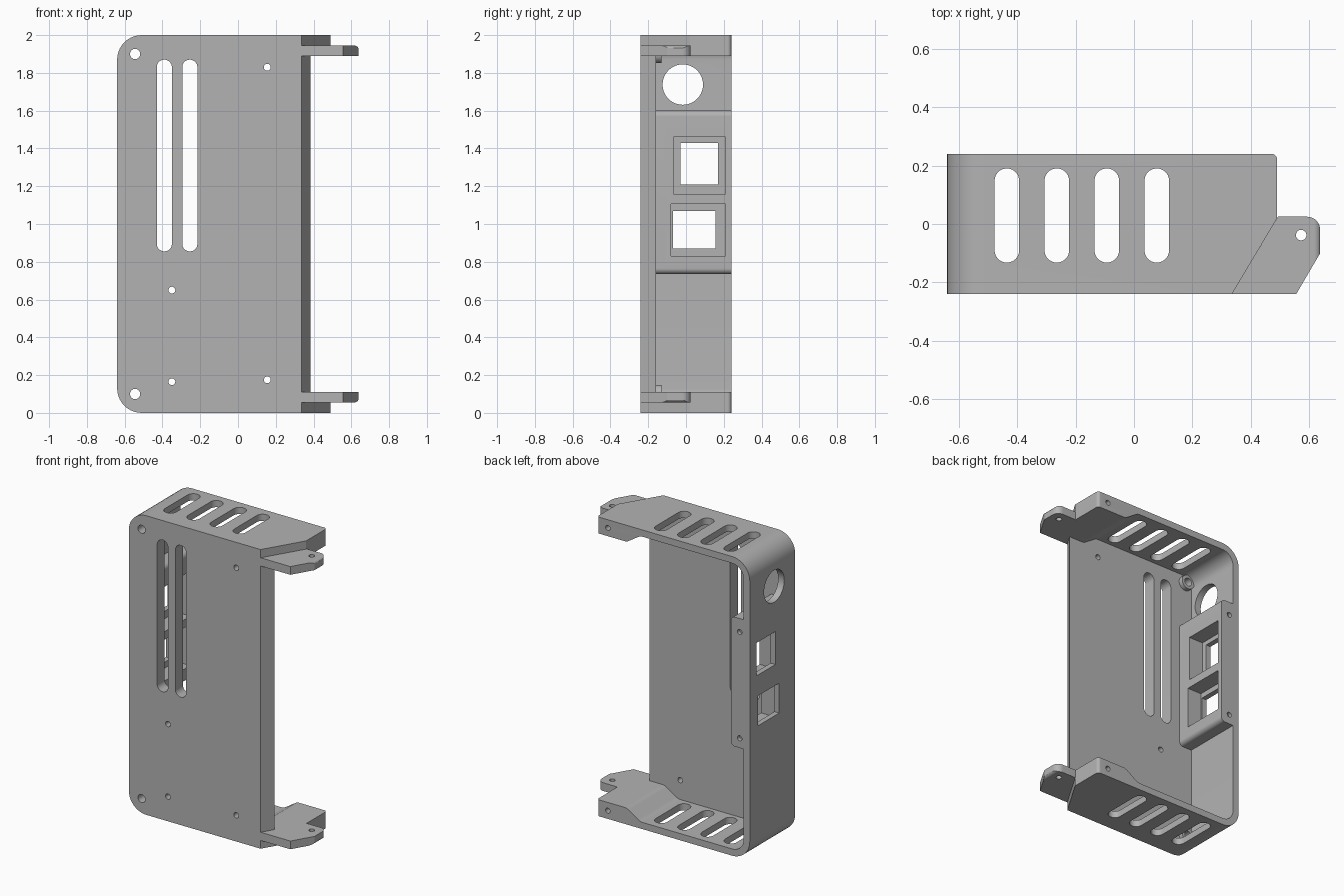
import bpy, bmesh, math
from mathutils import Vector

if "Cube" in bpy.data.objects:
    bpy.data.objects.remove(bpy.data.objects["Cube"], do_unlink=True)

grey = bpy.data.materials.new("plain grey")
grey.use_nodes = True
COLOUR = (0.45, 0.45, 0.45, 1)
grey.diffuse_color = COLOUR
grey.node_tree.nodes["Principled BSDF"].inputs["Base Color"].default_value = COLOUR


def rounded(points, steps=10):
    """Outline from (a, b, radius) corners, each replaced by a tangent arc."""
    out = []
    for i, (a, b, r) in enumerate(points):
        p = Vector((a, b))
        if r == 0:
            out.append(p)
            continue
        u = (Vector(points[i - 1][:2]) - p).normalized()
        v = (Vector(points[(i + 1) % len(points)][:2]) - p).normalized()
        half = u.angle(v) / 2
        centre = p + (u + v).normalized() * (r / math.sin(half))
        start = p + u * (r / math.tan(half)) - centre
        end = p + v * (r / math.tan(half)) - centre
        sweep = math.pi - 2 * half
        for k in range(steps + 1):
            t = k / steps
            w = (start * math.sin((1 - t) * sweep) + end * math.sin(t * sweep)) / math.sin(sweep)
            out.append(centre + w)
    return [p for i, p in enumerate(out) if (p - out[i - 1]).length > 1e-5]


def rect(a0, a1, b0, b1, r=0):
    return rounded([(a0, b0, r), (a1, b0, r), (a1, b1, r), (a0, b1, r)])


def disc(a, b, r):
    return rect(a - r, a + r, b - r, b + r, r)


def prism(name, outline, axis, lo, hi):
    place = {"x": lambda p, d: (d, p.x, p.y),
             "y": lambda p, d: (p.x, d, p.y),
             "z": lambda p, d: (p.x, p.y, d)}[axis]
    bm = bmesh.new()
    base = bm.faces.new([bm.verts.new(place(p, lo)) for p in outline])
    top = bmesh.ops.extrude_face_region(bm, geom=[base])["geom"]
    shift = Vector(place(Vector((0, 0)), hi - lo))
    bmesh.ops.translate(bm, vec=shift, verts=[v for v in top if isinstance(v, bmesh.types.BMVert)])
    bmesh.ops.recalc_face_normals(bm, faces=bm.faces)
    mesh = bpy.data.meshes.new(name)
    bm.to_mesh(mesh)
    bm.free()
    ob = bpy.data.objects.new(name, mesh)
    bpy.context.collection.objects.link(ob)
    mesh.materials.append(grey)
    return ob


def combine(ob, other, operation="DIFFERENCE"):
    """Apply a boolean and throw the helper away."""
    mod = ob.modifiers.new("cut", "BOOLEAN")
    mod.operation, mod.object, mod.solver = operation, other, "EXACT"
    bpy.context.view_layer.objects.active = ob
    bpy.ops.object.modifier_apply(modifier=mod.name)
    bpy.data.objects.remove(other, do_unlink=True)


def cut(ob, outline, axis, lo, hi):
    combine(ob, prism("cutter", outline, axis, lo, hi))


def smooth(ob):
    bpy.ops.object.select_all(action="DESELECT")
    ob.select_set(True)
    bpy.context.view_layer.objects.active = ob
    bpy.ops.object.shade_smooth_by_angle(angle=math.radians(25))


# Outer body with rounded side corners
R = 0.13
case = prism("case", rounded([(-0.64, 0, R), (0.49, 0, 0), (0.49, 2, 0), (-0.64, 2, R)]),
             "y", -0.24, 0.24)

# Cavity leaves thick wall ends and a thick socket block on the side wall
thin, thick, inner = 0.045, 0.11, -0.595
cavity = rounded([(0.7, thick, 0), (0.27, thick, 0.06), (0.17, thin, 0.06), (inner, thin, 0.085),
                  (inner, 0.735, 0), (-0.5, 0.735, 0.03), (-0.5, 1.6, 0.03), (inner, 1.6, 0),
                  (inner, 2 - thin, 0.085), (0.17, 2 - thin, 0.06),
                  (0.27, 2 - thick, 0.06), (0.7, 2 - thick, 0)])
cut(case, cavity, "y", -0.16, 0.4)

# Slanted open side, and the small rounded back corner
cut(case, rounded([(0.3231, -0.26, 0), (0.5019, 0.04, 0), (0.9, 0.04, 0), (0.9, -0.26, 0)]),
    "z", -0.1, 2.1)
combine(case, prism("corner", rounded([(-0.8, -0.4, 0), (0.49, -0.4, 0), (0.49, 0.24, 0.02),
                                       (-0.8, 0.24, 0)]), "z", -0.1, 2.1), "INTERSECT")

# Vent slots in the front plate, and through both end walls
for x in (-0.39, -0.255):
    cut(case, rect(x - 0.04, x + 0.04, 0.855, 1.87, 0.0399), "y", -0.3, -0.1)
for i in range(4):
    x = -0.435 + 0.171 * i
    cut(case, rect(x - 0.042, x + 0.042, -0.132, 0.19, 0.0419), "z", -0.1, 2.1)

# Corner bosses, then the screw holes
for z in (0.1, 1.9):
    combine(case, prism("boss", disc(-0.545, z, 0.048), "y", -0.2, -0.13), "UNION")
    cut(case, disc(-0.545, z, 0.027), "y", -0.3, -0.1)
for x, z in ((0.155, 1.83), (0.155, 0.175), (-0.35, 0.65), (-0.35, 0.165)):
    cut(case, disc(x, z, 0.018), "y", -0.3, -0.1)
for x, z in ((0.41, 0.055), (0.41, 1.945), (-0.565, 0.8), (-0.565, 1.51)):
    cut(case, disc(x, z, 0.017), "y", 0.215 if x < 0 else 0.08, 0.3)

# Round port and the two stepped socket openings in the side wall
cut(case, disc(-0.017, 1.738, 0.107), "x", -0.7, -0.55)
for hole, pocket in ((rect(-0.03, 0.17, 1.21, 1.43), rect(-0.065, 0.21, 1.16, 1.46)),
                     (rect(-0.07, 0.155, 0.87, 1.07), rect(-0.08, 0.208, 0.83, 1.105))):
    cut(case, hole, "x", -0.7, -0.4)
    cut(case, pocket, "x", -0.605, -0.4)
smooth(case)

# Mounting ears on the slanted ends
ear_outline = rounded([(0.335, -0.24, 0), (0.555, -0.24, 0), (0.637, -0.1, 0),
                       (0.637, 0.025, 0.045), (0.493, 0.025, 0)])
for name, lo, hi, r_lo, r_hi in (("bottom_ear", 0.055, 0.11, 0.025, 0),
                                 ("top_ear", 1.89, 1.945, 0, 0.025)):
    ear = prism(name, ear_outline, "z", lo, hi)
    side = rounded([(0.2, lo, 0), (0.64, lo, r_lo), (0.64, hi, r_hi), (0.2, hi, 0)])
    combine(ear, prism("tip", side, "y", -0.5, 0.5), "INTERSECT")
    cut(ear, disc(0.572, -0.038, 0.018), "z", lo - 0.1, hi + 0.1)
    smooth(ear)
